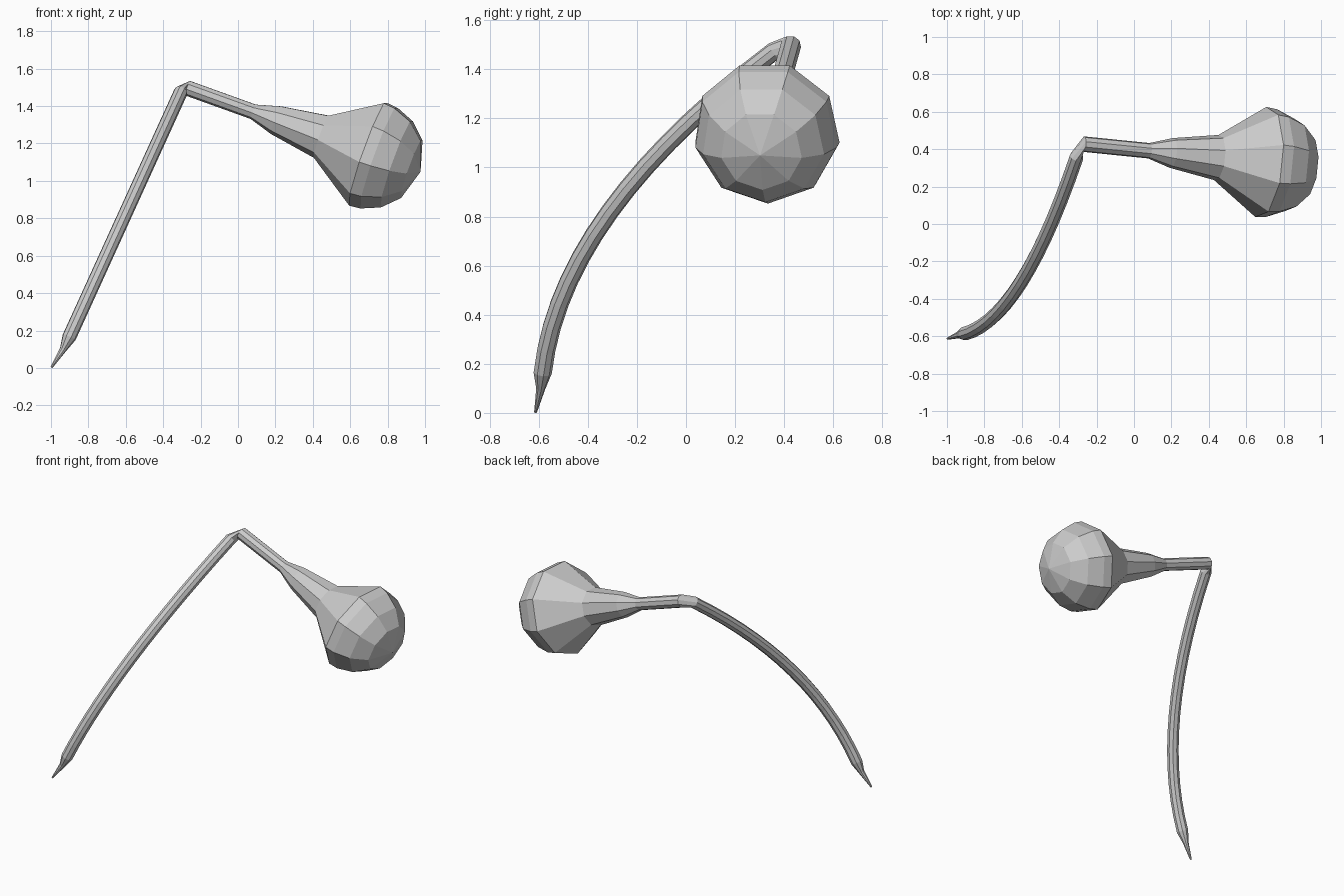
import bpy, bmesh, math
from mathutils import Vector, Quaternion

if "Cube" in bpy.data.objects:
    bpy.data.objects.remove(bpy.data.objects["Cube"])

SIDES = 9


def loft(name, rings, down, close_start=False, close_end=False):
    """Skin rings (centre, tangent, radius); 'down' is carried along the path.
    Returns the frame direction at the last ring, to continue the next part."""
    bm = bmesh.new()
    prev_ring, prev_t = None, None
    for centre, tangent, radius in rings:
        tangent = tangent.normalized()
        if prev_t is not None:
            down = prev_t.rotation_difference(tangent) @ down
        down = (down - tangent * down.dot(tangent)).normalized()
        ring = [bm.verts.new(centre + radius * (Quaternion(tangent, math.tau * i / SIDES) @ down))
                for i in range(SIDES)]
        if prev_ring:
            for i in range(SIDES):
                j = (i + 1) % SIDES
                bm.faces.new((prev_ring[i], prev_ring[j], ring[j], ring[i]))
        elif close_start:
            apex = bm.verts.new(close_start)
            for i in range(SIDES):
                bm.faces.new((apex, ring[(i + 1) % SIDES], ring[i]))
        prev_ring, prev_t = ring, tangent
    if close_end:
        bm.faces.new(prev_ring)
    bmesh.ops.recalc_face_normals(bm, faces=bm.faces)
    mesh = bpy.data.meshes.new(name)
    bm.to_mesh(mesh)
    bm.free()
    bpy.context.collection.objects.link(bpy.data.objects.new(name, mesh))
    return down


# Bulb and stem: lathe-like profile on a tilted axis, from round end to elbow
elbow = Vector((-0.27, 0.427, 1.497))
bulb_centre = Vector((0.695, 0.33, 1.15))
axis = (bulb_centre - elbow).normalized()
R, length = 0.30, (bulb_centre - elbow).length
profile = [(length + R * math.sin(math.radians(a)), R * math.cos(math.radians(a)))
           for a in (56, 33, 12)]
profile += [(length, 0.30), (0.765, 0.123), (0.505, 0.081), (0.375, 0.042), (0.0, 0.042)]
rings = [(elbow + axis * t, -axis, r) for t, r in profile]
down = loft("bulb_and_stem", rings, Vector((0, 0, -1)),
            close_start=elbow + axis * (length + R))


# Arm: thin tube following a gentle arc down from the elbow
def arm_point(z):
    s = z - 0.16
    return Vector((-0.905 + 0.455 * s, -0.585 + 0.11 * s + 0.463 * s * s, z))


def arm_tangent(z):
    return Vector((-0.455, -0.11 - 0.926 * (z - 0.16), -1))


heights = [1.475 - (1.475 - 0.165) * i / 14 for i in range(15)]
arm = [(elbow, -axis, 0.042)] + [(arm_point(z), arm_tangent(z), 0.038) for z in heights]
down = loft("arm", arm, down)

# Tip: narrowing point that touches the ground
end, end_t = arm[-1][0], arm[-1][1]
foot = Vector((-0.997, -0.613, 0.003))
tip = [(end, end_t, 0.038),
       (Vector((-0.935, -0.592, 0.10)), foot - end, 0.019),
       (foot, foot - end, 0.006)]
loft("tip", tip, down, close_end=True)
